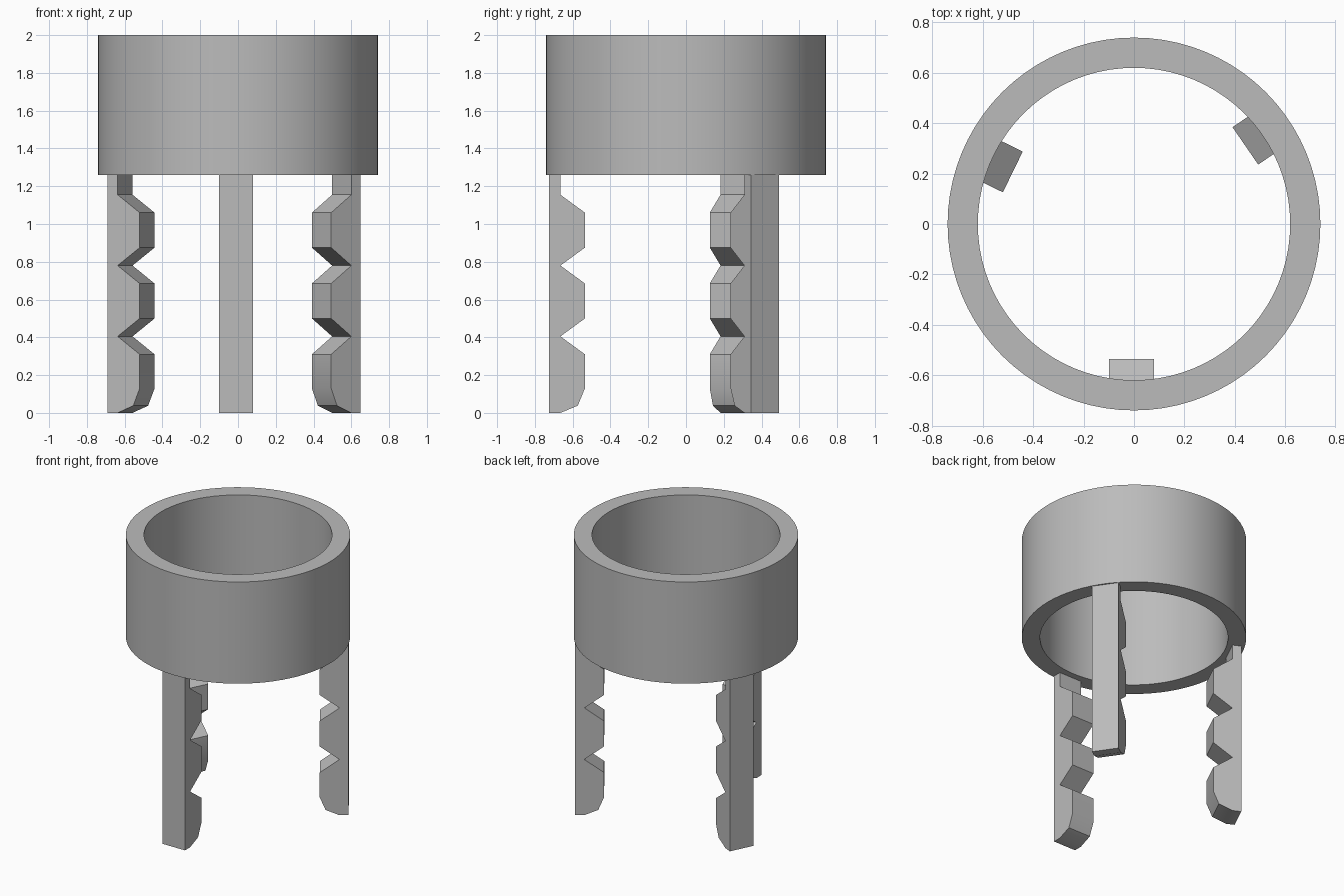
import bpy
import bmesh
from math import radians, cos, sin, pi
from mathutils import Matrix

cube = bpy.data.objects.get("Cube")
if cube:
    bpy.data.objects.remove(cube, do_unlink=True)

grey = bpy.data.materials.new("plain_grey")
grey.use_nodes = True
COLOUR = (0.5, 0.5, 0.5, 1.0)
grey.diffuse_color = COLOUR
grey.node_tree.nodes["Principled BSDF"].inputs["Base Color"].default_value = COLOUR


def finish(name, bm):
    """Turn a bmesh into a grey object with smooth curves and sharp corners."""
    bmesh.ops.recalc_face_normals(bm, faces=bm.faces)
    mesh = bpy.data.meshes.new(name)
    bm.to_mesh(mesh)
    bm.free()
    mesh.materials.append(grey)
    obj = bpy.data.objects.new(name, mesh)
    bpy.context.collection.objects.link(obj)
    bpy.ops.object.select_all(action='DESELECT')
    obj.select_set(True)
    bpy.context.view_layer.objects.active = obj
    bpy.ops.object.shade_smooth_by_angle(angle=radians(30))
    return obj


# Collar: a rectangular section spun around the vertical axis
OUTER, INNER, LOW, HIGH = 0.74, 0.62, 1.26, 2.0
bm = bmesh.new()
section = [bm.verts.new(p) for p in
           ((OUTER, 0, LOW), (OUTER, 0, HIGH), (INNER, 0, HIGH), (INNER, 0, LOW))]
edges = [bm.edges.new((section[i], section[(i + 1) % 4])) for i in range(4)]
bmesh.ops.spin(bm, geom=section + edges, axis=(0, 0, 1), cent=(0, 0, 0),
               steps=80, angle=2 * pi, use_merge=True)
bmesh.ops.remove_doubles(bm, verts=bm.verts, dist=0.0001)
finish("collar_ring", bm)


# Leg profile (depth from the outer face, height): rounded toe and notched teeth
THIN, THICK, TOE = 0.06, 0.19, 0.13
profile = [(0, 0)]
for step in range(3):
    a = step * pi / 4
    profile.append((THIN + TOE * sin(a), TOE * (1 - cos(a))))
for notch in (0.405, 0.78):
    profile += [(THICK, notch - 0.095), (THIN, notch), (THICK, notch + 0.095)]
profile += [(THICK, 1.06), (THIN, 1.155), (THIN, 1.3), (0, 1.3)]


def leg(name, angle, radius, offset, width=0.18):
    """Extrude the profile sideways, then swing it to its place on the ring."""
    bm = bmesh.new()
    side = bm.faces.new([bm.verts.new((radius - d, offset - width / 2, z))
                         for d, z in profile])
    extruded = bmesh.ops.extrude_face_region(bm, geom=[side], use_keep_orig=True)
    moved = [g for g in extruded["geom"] if isinstance(g, bmesh.types.BMVert)]
    bmesh.ops.translate(bm, verts=moved, vec=(0, width, 0))
    bmesh.ops.rotate(bm, verts=bm.verts, cent=(0, 0, 0),
                     matrix=Matrix.Rotation(radians(angle), 3, 'Z'))
    finish(name, bm)


leg("front_leg", 270, 0.725, -0.01)
leg("back_left_leg", 34.5, 0.73, 0.005)
leg("back_right_leg", 154, 0.713, 0.025)
